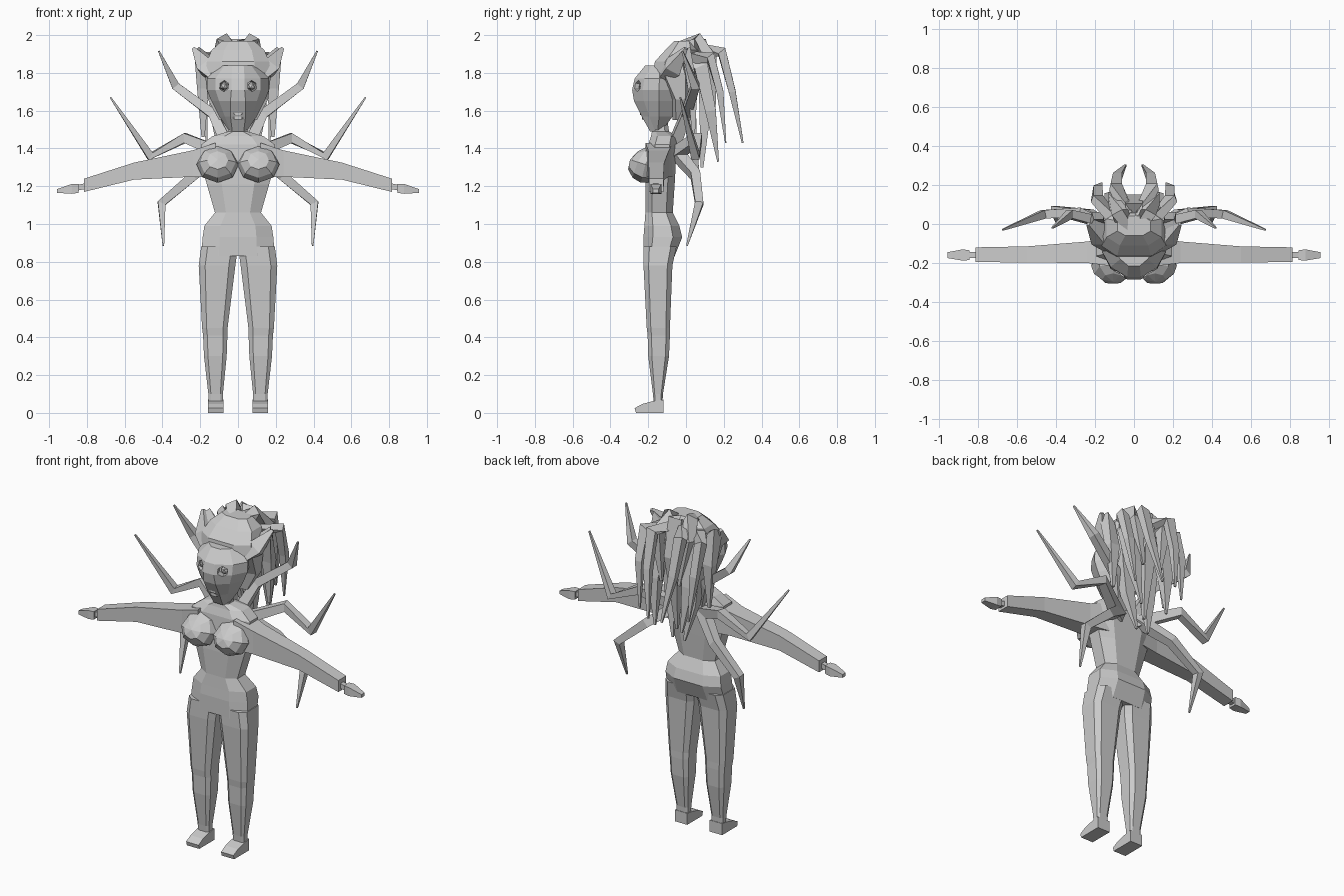
import bpy, bmesh, math
from mathutils import Vector, Matrix

cube = bpy.data.objects.get("Cube")
if cube:
    bpy.data.objects.remove(cube, do_unlink=True)

grey = bpy.data.materials.new("plain grey")
grey.use_nodes = True
COLOUR = (0.6, 0.6, 0.6, 1)
grey.diffuse_color = COLOUR
grey.node_tree.nodes["Principled BSDF"].inputs["Base Color"].default_value = COLOUR


def finish(name, bm):
    bmesh.ops.recalc_face_normals(bm, faces=bm.faces)
    mesh = bpy.data.meshes.new(name)
    bm.to_mesh(mesh)
    bm.free()
    mesh.materials.append(grey)
    obj = bpy.data.objects.new(name, mesh)
    bpy.context.collection.objects.link(obj)
    return obj


def loft(name, rings):
    """Skin a list of equal-length point rings and cap both ends."""
    bm = bmesh.new()
    rows = [[bm.verts.new(p) for p in ring] for ring in rings]
    n = len(rows[0])
    for a, b in zip(rows, rows[1:]):
        for i in range(n):
            j = (i + 1) % n
            bm.faces.new((a[i], a[j], b[j], b[i]))
    bm.faces.new(rows[0])
    bm.faces.new(rows[-1])
    return finish(name, bm)


def chamfered(z, x0, x1, y0, y1, cut=0.3):
    """Horizontal rectangle with cut corners."""
    cx, cy, w, d = (x0 + x1) / 2, (y0 + y1) / 2, (x1 - x0) / 2, (y1 - y0) / 2
    k = 1 - cut * 1.6
    outline = [(-k, -1), (k, -1), (1, -k), (1, k), (k, 1), (-k, 1), (-1, k), (-1, -k)]
    return [(cx + u * w, cy + v * d, z) for u, v in outline]


def limb(name, path, radii, sides=4, flat=1.0, side=1):
    """Tapered faceted limb along a path."""
    pts = [Vector((x * side, y, z)) for x, y, z in path]
    rings = []
    for i, p in enumerate(pts):
        t = (pts[min(i + 1, len(pts) - 1)] - pts[max(i - 1, 0)]).normalized()
        u = t.cross(Vector((0, 1, 0))).normalized()
        v = t.cross(u)
        ring = []
        for k in range(sides):
            a = math.tau * (k + 0.5) / sides
            ring.append(p + radii[i] * (u * math.cos(a) + v * math.sin(a) * flat))
        rings.append(ring)
    return loft(name, rings)


# torso: pelvis, waist, chest, shoulders and neck
TORSO = [(0.83, .195, -.225, -.06), (0.93, .187, -.225, -.02), (0.99, .178, -.22, -.035),
         (1.06, .122, -.215, -.07), (1.21, .165, -.215, -.06), (1.30, .19, -.21, -.055),
         (1.42, .195, -.20, -.05), (1.465, .135, -.185, -.045), (1.49, .05, -.18, -.09),
         (1.56, .045, -.18, -.10)]
loft("torso", [chamfered(z, -w, w, f, b) for z, w, f, b in TORSO])

# head: each ring is a front edge, cheek, temple and back corner, mirrored
HEAD = [(1.49, .03, -.19, .04, .045, -.13), (1.57, .04, -.235, .07, .10, -.07),
        (1.65, .04, -.275, .10, .14, -.03), (1.71, .035, -.285, .12, .165, -.02),
        (1.77, .035, -.272, .12, .165, -.03), (1.84, .03, -.215, .07, .10, -.08)]
rings = []
for z, fw, front, cheek, w, back in HEAD:
    half = [(fw, front), (cheek, front * .7 - .03), (w, (front + back) / 2 + .01), (w * .6, back)]
    rings.append([(x, y, z) for x, y in half] + [(-x, y, z) for x, y in reversed(half)])
head = loft("head", rings)

# mouth: upper and lower lip
for name, z, y in (("upper_lip", 1.585, -.238), ("lower_lip", 1.56, -.228)):
    loft(name, [chamfered(z + h, -w, w, y - .006, y + .04)
                for h, w in ((-.008, .03), (0, .042), (.008, .035))])

for side, label in ((1, "left"), (-1, "right")):
    # eye socket cut into the face, with a ball inside
    eye = Vector((.072 * side, -.25, 1.73))
    aim = Vector((.4 * side, -1, .05)).to_track_quat('Z', 'Y').to_matrix().to_4x4()
    bm = bmesh.new()
    bmesh.ops.create_cone(bm, cap_ends=True, segments=6, radius1=.03, radius2=.03, depth=.07,
                          matrix=Matrix.Translation(eye) @ aim)
    cutter = finish(label + "_socket_cutter", bm)
    cutter.hide_render = True
    cutter.hide_set(True)
    cut = head.modifiers.new(label + "_socket", 'BOOLEAN')
    cut.object, cut.operation, cut.solver = cutter, 'DIFFERENCE', 'EXACT'
    bm = bmesh.new()
    bmesh.ops.create_icosphere(bm, subdivisions=1, radius=.024,
                               matrix=Matrix.Translation(eye + Vector((0, .022, 0))))
    finish(label + "_eye", bm)

    # breast: low faceted ball, fuller towards the bottom
    bm = bmesh.new()
    bmesh.ops.create_uvsphere(bm, u_segments=8, v_segments=6, radius=1,
                              matrix=Matrix.Rotation(math.radians(75), 4, 'X'))
    for v in bm.verts:
        low = .04 * max(0, v.co.z)
        v.co = Vector((.108 * side + v.co.x * .112, -.215 + v.co.y * .095 + low, 1.315 + v.co.z * .1))
    finish(label + "_breast", bm)

    # leg
    LEG = [(0.04, .08, .155, -.17, -.125), (0.10, .08, .157, -.175, -.122),
           (0.30, .06, .18, -.20, -.09), (0.41, .056, .185, -.203, -.085),
           (0.45, .055, .19, -.208, -.085), (0.78, .014, .208, -.225, -.072),
           (0.88, .0, .195, -.224, -.05)]
    loft(label + "_leg", [chamfered(z, min(a * side, b * side), max(a * side, b * side), f, r, .22)
                          for z, a, b, f, r in LEG])

    # foot: side profile swept across its width
    profile = [(-.12, 0), (-.265, 0), (-.272, .025), (-.23, .048), (-.175, .062), (-.12, .07)]
    loft(label + "_foot", [[(x * side, y, z) for y, z in profile] for x in (.076, .16)])

    # arm, wrist and hand as boxes along x: (x, low z, high z, front y, back y)
    def box_arm(name, sections):
        loft(name, [[(x * side, f, lo), (x * side, r, lo), (x * side, r, hi), (x * side, f, hi)]
                    for x, lo, hi, f, r in sections])
    box_arm(label + "_arm", [(.12, 1.25, 1.43, -.215, -.07), (.24, 1.25, 1.39, -.20, -.09),
                             (.55, 1.235, 1.325, -.198, -.115), (.815, 1.17, 1.24, -.195, -.12)])
    box_arm(label + "_wrist", [(.81, 1.185, 1.215, -.175, -.145), (.86, 1.175, 1.205, -.175, -.145)])
    box_arm(label + "_hand", [(.845, 1.165, 1.213, -.185, -.135), (.88, 1.16, 1.212, -.188, -.13),
                              (.957, 1.165, 1.185, -.175, -.145)])

    # three jointed spider legs from the upper back
    SPIDER = {"upper": [(.05, -.07, 1.40), (.13, .0, 1.58), (.33, .05, 1.73), (.419, -.02, 1.915)],
              "middle": [(.05, -.07, 1.36), (.28, .06, 1.455), (.465, .05, 1.36), (.675, -.03, 1.67)],
              "lower": [(.05, -.07, 1.40), (.23, .05, 1.26), (.405, .07, 1.11), (.395, .005, .885)]}
    for part, path in SPIDER.items():
        limb(f"{label}_{part}_spider_leg", path, (.045, .036, .031, .006), side=side)

    # hair strands sweeping up off the crown and hanging down behind
    STRANDS = {
        "outer": ([(.09, 0, 1.88), (.19, .13, 1.88), (.185, .18, 1.7), (.165, .21, 1.43)],
                  (.05, .04, .032, .006)),
        "rear": ([(.03, .05, 1.92), (.095, .19, 1.91), (.085, .245, 1.7), (.045, .30, 1.43)],
                 (.05, .042, .032, .008)),
        "thick": ([(.07, .0, 1.90), (.11, .08, 1.83), (.115, .13, 1.6), (.09, .17, 1.33)],
                  (.05, .065, .05, .008)),
        "side": ([(.10, -.06, 1.80), (.195, .0, 1.90), (.185, .035, 1.72), (.185, .04, 1.46)],
                 (.06, .05, .045, .012)),
        "nape": ([(.06, -.02, 1.82), (.08, .02, 1.62), (.07, .03, 1.45), (.04, .07, 1.23)],
                 (.07, .06, .045, .008))}
    for part, (path, radii) in STRANDS.items():
        limb(f"{label}_{part}_strand", path, radii, side=side, flat=.8)

    # pointed tuft beside the temple
    limb(label + "_temple_tuft", [(.12, -.13, 1.77), (.17, -.07, 1.83), (.235, .0, 1.93)],
         (.03, .06, .012), side=side)
    # raised crown clump
    limb(label + "_crown_clump", [(.03, -.05, 1.92), (.07, .06, 1.965), (.10, .13, 1.88), (.06, .15, 1.6)],
         (.04, .048, .045, .01), side=side)

# hair cap rising from the forehead and falling over the back of the head
CAP = [(1.55, .10, -.07, .0), (1.66, .16, -.08, .02), (1.80, .175, -.17, .05),
       (1.86, .165, -.165, .06), (1.92, .14, -.11, .07), (1.97, .085, -.06, .04)]
loft("hair_cap", [chamfered(z, -w, w, f, b) for z, w, f, b in CAP])

# central strand down the back
limb("centre_strand", [(0, -.02, 1.93), (0, .07, 1.955), (0, .11, 1.75), (0, .085, 1.3)],
     (.05, .062, .06, .01))
